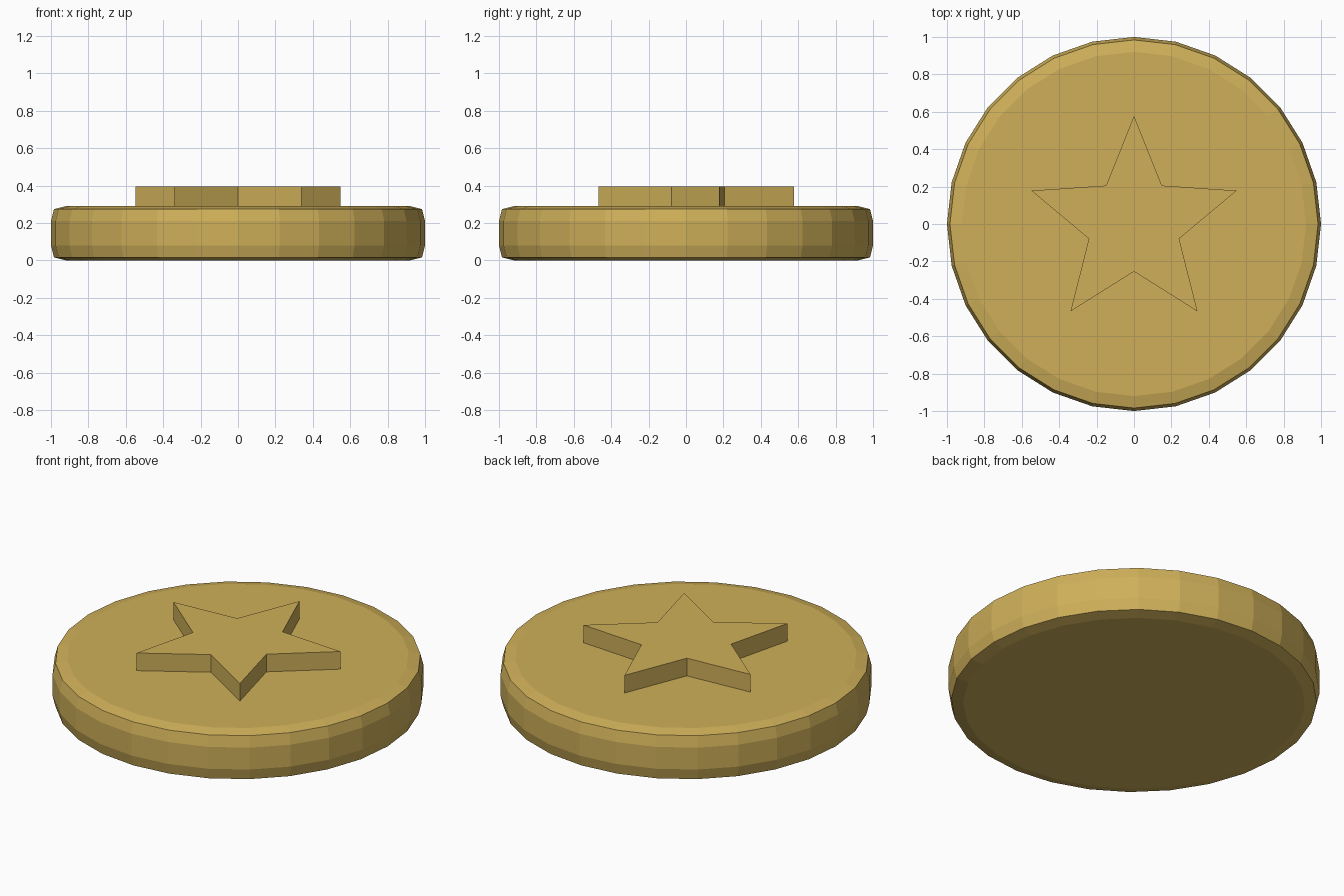
import bpy, bmesh
from math import sin, cos, pi

if "Cube" in bpy.data.objects:
    bpy.data.objects.remove(bpy.data.objects["Cube"])

gold = bpy.data.materials.new("gold")
gold.diffuse_color = (0.62, 0.43, 0.1, 1)
gold.use_nodes = True
gold.node_tree.nodes["Principled BSDF"].inputs["Base Color"].default_value = gold.diffuse_color


def loft(name, rings):
    """Join equal-length rings of points with quads and cap both ends."""
    bm = bmesh.new()
    loops = [[bm.verts.new(p) for p in ring] for ring in rings]
    n = len(loops[0])
    for lo, hi in zip(loops, loops[1:]):
        for i in range(n):
            j = (i + 1) % n
            bm.faces.new((lo[i], lo[j], hi[j], hi[i]))
    bm.faces.new(loops[0][::-1])
    bm.faces.new(loops[-1])
    bmesh.ops.recalc_face_normals(bm, faces=bm.faces)
    mesh = bpy.data.meshes.new(name)
    bm.to_mesh(mesh)
    bm.free()
    mesh.materials.append(gold)
    obj = bpy.data.objects.new(name, mesh)
    bpy.context.collection.objects.link(obj)
    return obj


def ring(radii, z):
    """Closed ring starting at +y, one radius per corner."""
    n = len(radii)
    return [(-r * sin(2 * pi * i / n), r * cos(2 * pi * i / n), z)
            for i, r in enumerate(radii)]


# Coin disc: 28 sides with a two-step rounded rim
SIDES = 28
profile = [(0.92, 0), (0.984, 0.016), (1.0, 0.08),
           (1.0, 0.21), (0.984, 0.274), (0.92, 0.29)]
loft("coin_disc", [ring([r] * SIDES, z) for r, z in profile])

# Raised five-pointed star, sunk slightly into the disc
star = [0.577, 0.254] * 5
loft("raised_star", [ring(star, 0.27), ring(star, 0.395)])
